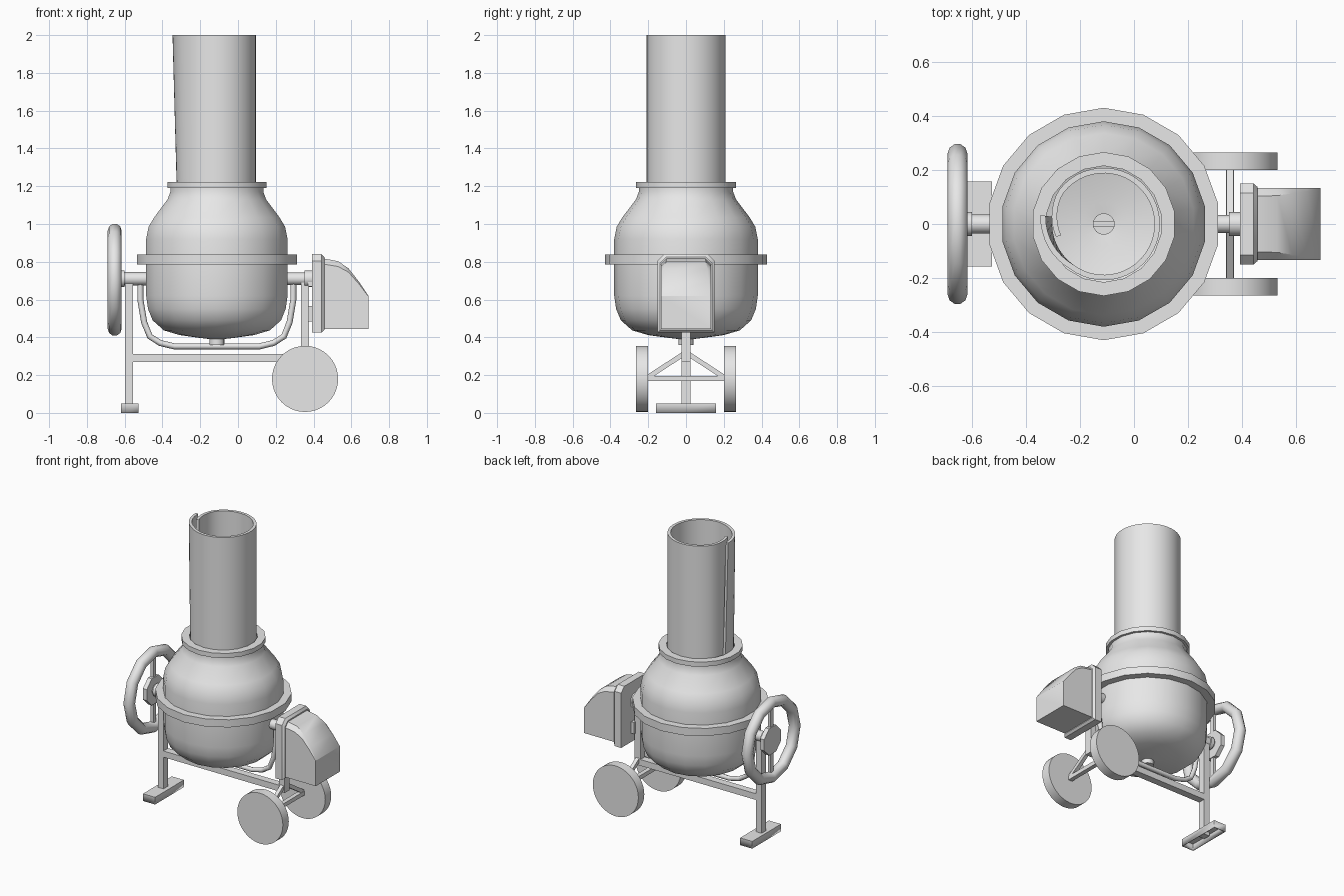
import bpy, bmesh, math
from math import cos, sin, radians
from mathutils import Vector

cube = bpy.data.objects.get("Cube")
if cube:
    bpy.data.objects.remove(cube, do_unlink=True)

grey = bpy.data.materials.new("plain grey")
grey.use_nodes = True
grey.diffuse_color = (0.8, 0.8, 0.8, 1)
grey.node_tree.nodes["Principled BSDF"].inputs["Base Color"].default_value = (0.8, 0.8, 0.8, 1)

DRUM_X = -0.112
SHAFT_Z = 0.71
AXLE = Vector((0.355, 0, 0.18))


def loft(name, sections, closed=False, skip_cap=False, limit=35):
    """Bridge equal rings of points; cap the ends unless the loop is closed."""
    bm = bmesh.new()
    rings = [[bm.verts.new(p) for p in s] for s in sections]
    n = len(rings[0])
    for i in range(len(rings) if closed else len(rings) - 1):
        a, b = rings[i], rings[(i + 1) % len(rings)]
        for j in range(n):
            k = (j + 1) % n
            bm.faces.new((a[j], a[k], b[k], b[j]))
    if not closed:
        bm.faces.new(rings[-1])
        if not skip_cap:
            bm.faces.new(rings[0])
    bmesh.ops.recalc_face_normals(bm, faces=bm.faces)
    for f in bm.faces:
        f.smooth = True
    for e in bm.edges:
        e.smooth = e.calc_face_angle(0) < radians(limit)
    mesh = bpy.data.meshes.new(name)
    bm.to_mesh(mesh)
    bm.free()
    mesh.materials.append(grey)
    ob = bpy.data.objects.new(name, mesh)
    bpy.context.collection.objects.link(ob)
    return ob


def box(name, x, y, z, **kw):
    return loft(name, [[(x[0], y[0], h), (x[1], y[0], h), (x[1], y[1], h), (x[0], y[1], h)]
                       for h in z], **kw)


def rod(name, start, end, r, sides=16, turn=0):
    a, b = Vector(start), Vector(end)
    q = (b - a).to_track_quat('Z', 'Y')
    ring = [q @ Vector((r * cos(t), r * sin(t), 0))
            for t in (radians(turn + 360 * i / sides) for i in range(sides))]
    return loft(name, [[p + v for v in ring] for p in (a, b)])


def lathe(name, profile, sides=18):
    """Turn a closed (radius, z) profile about the drum's axis."""
    angles = [radians(90 + 360 * i / sides) for i in range(sides)]
    return loft(name, [[(DRUM_X + r * cos(t), r * sin(t), z) for r, z in profile]
                       for t in angles], closed=True)


# Drum: outer shell, then the same curve set inwards
shell = [(0.03, 0.39), (0.1, 0.398), (0.2, 0.412), (0.285, 0.437), (0.345, 0.49), (0.37, 0.55),
         (0.38, 0.62), (0.38, 0.92), (0.367, 0.985), (0.337, 1.035), (0.265, 1.13), (0.25, 1.17),
         (0.25, 1.2)]
inside = [(max(r - 0.018, 0.03), z + (0.018 if z < 0.6 else 0)) for r, z in reversed(shell)]
lathe("drum", shell + inside)
lathe("drum_belt", [(0.37, 0.785), (0.43, 0.785), (0.43, 0.838), (0.37, 0.838)])
lathe("neck_ring", [(0.215, 1.19), (0.266, 1.19), (0.266, 1.222), (0.215, 1.222)])
rod("drum_plug", (DRUM_X, 0, 0.36), (DRUM_X, 0, 0.43), 0.04)
box("plug_bar", (DRUM_X - 0.04, DRUM_X + 0.04), (-0.012, 0.012), (0.43, 0.445))

# Rolled sheet pipe: tucked inner end, flared outer flap
sheet = []
STEPS = 50
for i in range(STEPS + 1):
    turned = 383 * i / STEPS
    t = radians(195 - turned)
    tuck = -0.025 * max(0, 1 - turned / 50)
    flare = max(0, (turned - 323) / 60)
    low = 0.208 + tuck + 0.004 * flare
    top = 0.208 + tuck + 0.029 * flare
    sheet.append([(DRUM_X + r * cos(t), r * sin(t), z) for r, z in
                  ((low - 0.02, 1.16), (low, 1.16), (top, 2.0), (top - 0.02, 2.0))])
loft("rolled_pipe", sheet)

# Shafts and collars
for name, x0, x1, r in (("left_shaft", 0.24, 0.36, 0.033), ("left_collar", 0.352, 0.4, 0.044),
                        ("right_shaft", -0.65, -0.46, 0.035),
                        ("right_collar", -0.625, -0.6, 0.044)):
    rod(name, (x0, 0, SHAFT_Z), (x1, 0, SHAFT_Z), r)

# Hand wheel with hub and spoke
RIM_X, RIM_Z = -0.653, 0.705
rim = []
for i in range(12):
    a = radians(30 * i)
    rim.append([(RIM_X + 0.037 * cos(b), (0.26 + 0.037 * sin(b)) * cos(a),
                 RIM_Z + (0.26 + 0.037 * sin(b)) * sin(a))
                for b in (radians(36 * j) for j in range(10))])
loft("hand_wheel_rim", rim, closed=True, limit=40)
rod("hand_wheel_hub", (-0.665, 0, RIM_Z), (-0.635, 0, RIM_Z), 0.1, 8, 22.5)
box("hand_wheel_spoke", (-0.66, -0.64), (-0.015, 0.015), (RIM_Z - 0.25, RIM_Z + 0.25))

# Tilting yoke tube, mirrored about the drum's axis
half = [(0.405, 0.7), (0.405, 0.6), (0.385, 0.48), (0.355, 0.405), (0.3, 0.37), (0.225, 0.352)]
path = [(-x, z) for x, z in half] + [(x, z) for x, z in reversed(half)]
curve = bpy.data.curves.new("yoke", 'CURVE')
curve.dimensions = '3D'
curve.bevel_depth = 0.016
curve.bevel_resolution = 2
curve.use_fill_caps = True
spline = curve.splines.new('POLY')
spline.points.add(len(path) - 1)
for p, (x, z) in zip(spline.points, path):
    p.co = (DRUM_X + x, 0, z, 1)
curve.materials.append(grey)
bpy.context.collection.objects.link(bpy.data.objects.new("yoke", curve))

# Frame
W = (-0.025, 0.025)
box("right_post", (-0.598, -0.555), W, (0.02, 0.71))
box("left_post", (0.333, 0.376), W, (0.27, 0.71))
box("base_beam", (-0.56, 0.34), W, (0.27, 0.313))
foot = box("foot", (-0.619, -0.526), (-0.158, 0.158), (0, 0.05), skip_cap=True)
wall = foot.modifiers.new("wall", 'SOLIDIFY')
wall.thickness = 0.008

# Axle, braces and road wheels
box("axle", (0.34, 0.37), (-0.21, 0.21), (0.168, 0.196))
for side, s in (("left", 1), ("right", -1)):
    rod(side + "_brace", (AXLE.x, 0, 0.32), (AXLE.x, 0.2 * s, 0.19), 0.018, 4, 45)
    rod(side + "_road_wheel", (AXLE.x, 0.2 * s, AXLE.z), (AXLE.x, 0.265 * s, AXLE.z), 0.175, 40)


# Motor housing: chamfered cross-sections along x
def housing(x, w, low, top, cut):
    return [(x, -w, low), (x, w, low), (x, w, top - cut), (x, w - cut, top),
            (x, cut - w, top), (x, -w, top - cut)]


loft("motor_plate", [housing(0.393, 0.15, 0.425, 0.84, 0.035),
                     housing(0.443, 0.15, 0.425, 0.84, 0.035),
                     housing(0.457, 0.137, 0.438, 0.825, 0.032)])
loft("motor_cover", [housing(0.45, 0.133, 0.443, 0.818, 0.03),
                     housing(0.53, 0.133, 0.443, 0.803, 0.028),
                     housing(0.585, 0.133, 0.443, 0.765, 0.02),
                     housing(0.64, 0.133, 0.443, 0.695, 0.012),
                     housing(0.69, 0.133, 0.443, 0.62, 0.003)])
for name, z in (("upper_bracket", (0.67, 0.72)), ("lower_bracket", (0.485, 0.565))):
    box(name, (0.37, 0.4), (-0.04, 0.04), z)
